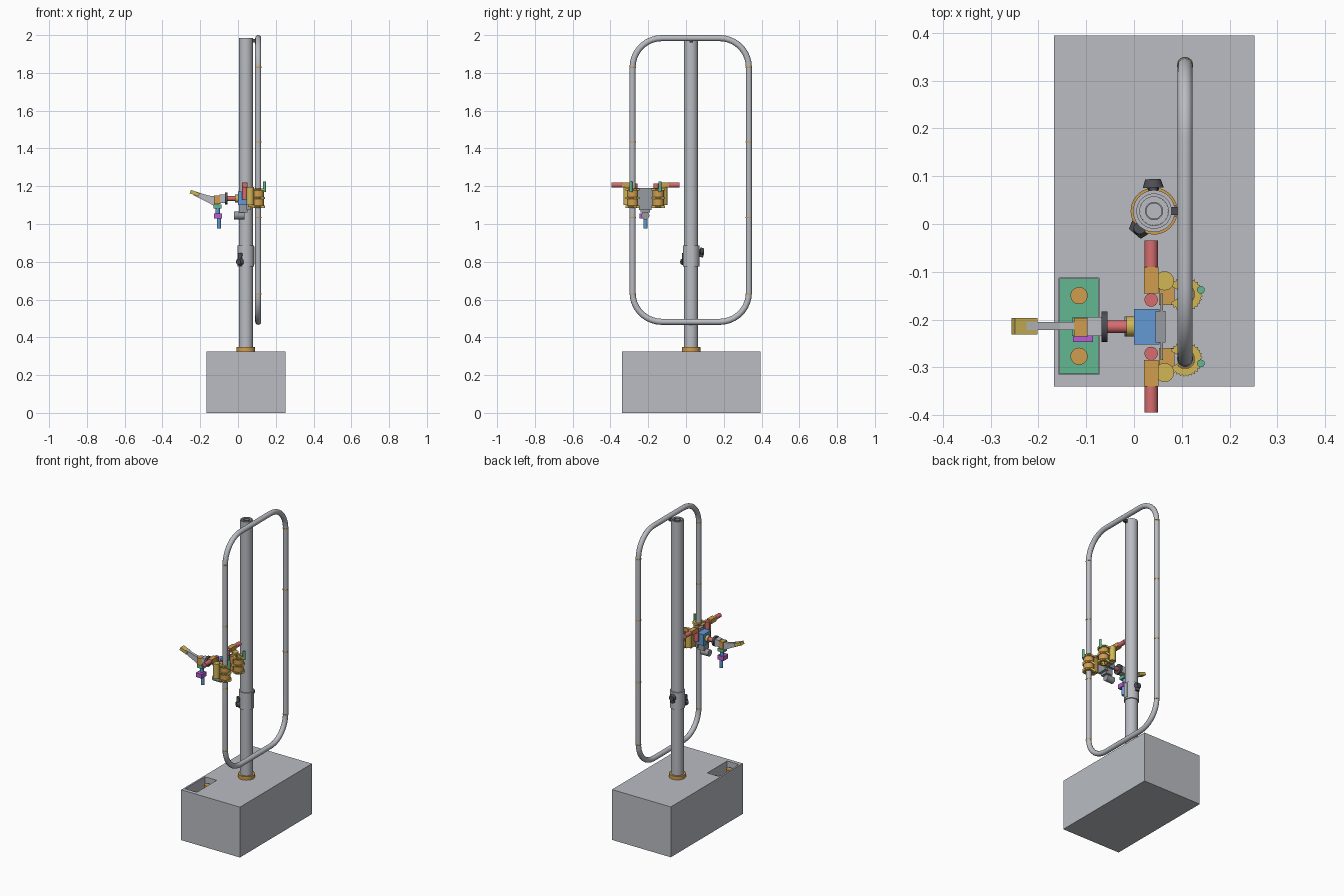
import bpy, bmesh, math
from mathutils import Vector

cube = bpy.data.objects.get("Cube")
if cube:
    bpy.data.objects.remove(cube, do_unlink=True)


def material(name, rgb):
    m = bpy.data.materials.new(name)
    m.use_nodes = True
    colour = [(c / 255) ** 2.2 for c in rgb] + [1]
    m.diffuse_color = colour
    m.node_tree.nodes["Principled BSDF"].inputs["Base Color"].default_value = colour
    return m


GREY = material("light grey", (184, 187, 193))
MID = material("mid grey", (150, 153, 158))
DARK = material("dark grey", (78, 80, 84))
ORANGE = material("orange", (208, 156, 80))
YELLOW = material("yellow", (208, 182, 88))
RED = material("red", (214, 108, 110))
BLUE = material("blue", (98, 152, 210))
GREEN = material("green", (98, 182, 142))
PURPLE = material("purple", (180, 95, 205))


def finish(bm, name, mat, smooth=False):
    bmesh.ops.recalc_face_normals(bm, faces=bm.faces)
    mesh = bpy.data.meshes.new(name)
    bm.to_mesh(mesh)
    bm.free()
    mesh.materials.append(mat)
    ob = bpy.data.objects.new(name, mesh)
    bpy.context.collection.objects.link(ob)
    if smooth:
        bpy.ops.object.select_all(action='DESELECT')
        ob.select_set(True)
        bpy.context.view_layer.objects.active = ob
        bpy.ops.object.shade_smooth_by_angle(angle=math.radians(35))
    return ob


def box(name, mat, xs, ys, zs):
    bm = bmesh.new()
    bmesh.ops.create_cube(bm, size=1)
    for v in bm.verts:
        v.co = [(r[0] + r[1]) / 2 + c * (r[1] - r[0]) for c, r in zip(v.co, (xs, ys, zs))]
    return finish(bm, name, mat)


def rod(name, mat, a, b, r, r2=None, sides=24):
    a, b = Vector(a), Vector(b)
    bm = bmesh.new()
    bmesh.ops.create_cone(bm, cap_ends=True, segments=sides, radius1=r,
                          radius2=r if r2 is None else r2, depth=(b - a).length)
    turn = (b - a).to_track_quat('Z', 'Y').to_matrix()
    for v in bm.verts:
        v.co = turn @ v.co + (a + b) / 2
    return finish(bm, name, mat, True)


def prism(name, mat, points, axis, lo, hi):
    """Outline extruded along y (axis 1) or z (axis 2)."""
    bm = bmesh.new()
    place = (lambda p: (p[0], lo, p[1])) if axis == 1 else (lambda p: (p[0], p[1], lo))
    face = bm.faces.new([bm.verts.new(place(p)) for p in points])
    new = bmesh.ops.extrude_face_region(bm, geom=[face])["geom"]
    step = Vector((0, hi - lo, 0)) if axis == 1 else Vector((0, 0, hi - lo))
    bmesh.ops.translate(bm, vec=step, verts=[e for e in new if isinstance(e, bmesh.types.BMVert)])
    return finish(bm, name, mat)


def lathe(name, mat, profile, x, y, sides=40):
    bm = bmesh.new()
    verts = [bm.verts.new((x + r, y, z)) for r, z in profile]
    edges = [bm.edges.new(p) for p in zip(verts, verts[1:] + verts[:1])]
    bmesh.ops.spin(bm, geom=verts + edges, cent=(x, y, 0), axis=(0, 0, 1),
                   angle=math.tau, steps=sides)
    bmesh.ops.remove_doubles(bm, verts=bm.verts, dist=1e-5)
    return finish(bm, name, mat, True)


# Base with an open pocket
base = box("base", GREY, (-.168, .252), (-.34, .395), (0, .325))
pocket = box("pocket_cutter", GREY, (-.157, -.073), (-.315, -.113), (.24, .4))
pocket.hide_render = True
pocket.hide_set(True)
cut = base.modifiers.new("pocket", 'BOOLEAN')
cut.object = pocket
cut.solver = 'EXACT'
box("pocket_floor", GREEN, (-.156, -.074), (-.314, -.114), (.238, .244))
for i, y in enumerate((-.277, -.15)):
    rod(f"pocket_post_{i}", ORANGE, (-.115, y, .24), (-.115, y, .30), .018)

# Mast, collar, clamp sleeve and knobs
PX, PY = .042, .027
lathe("mast", GREY, [(.037, .325), (.037, 1.985), (.030, 1.985), (.030, .325)], PX, PY)
rod("mast_plug", GREY, (PX, PY, 1.93), (PX, PY, 1.965), .030)
lathe("mast_inner_tube", MID, [(.019, 1.96), (.019, 1.985), (.016, 1.985), (.016, 1.96)], PX, PY)
lathe("mast_collar", ORANGE, [(.037, .325), (.049, .325), (.049, .348), (.037, .348)], PX, PY)
lathe("clamp_sleeve", GREY, [(.036, .775), (.044, .775), (.044, .885), (.036, .885)], PX, PY)
for i, (x, y, z) in enumerate(((.04, .084, .855), (.008, -.013, .80))):
    out = Vector((x - PX, y - PY, 0)).normalized()
    p = Vector((x, y, z))
    rod(f"knob_stem_{i}", DARK, p - out * .03, p, .009)
    rod(f"knob_{i}", DARK, p - out * .008, p + out * .01, .022, .016, 12)
    rod(f"knob_lever_{i}", DARK, p, p + Vector((0, 0, .045 if i else -.03)) - out * .006, .010, .013, 12)
box("mast_bracket", DARK, (.072, .1), (.019, .036), (1.962, 1.98))
box("sleeve_bracket", GREY, (.075, .088), (.015, .04), (.785, .88))

# Rounded guide rail loop swept from a rounded rectangle
RX, RR, BEND = .107, .016, .155
Y0, Y1, Z0, Z1 = -.283, .333, .482, 1.984
path = []
for cy, cz, start in ((Y1 - BEND, Z1 - BEND, 0), (Y0 + BEND, Z1 - BEND, 90),
                      (Y0 + BEND, Z0 + BEND, 180), (Y1 - BEND, Z0 + BEND, 270)):
    for k in range(10):
        a = math.radians(start + 10 * k)
        path.append((RX, cy + BEND * math.cos(a), cz + BEND * math.sin(a)))
curve = bpy.data.curves.new("guide_rail", 'CURVE')
curve.dimensions = '3D'
curve.bevel_depth = RR
curve.bevel_resolution = 4
spline = curve.splines.new('POLY')
spline.points.add(len(path) - 1)
for pt, co in zip(spline.points, path):
    pt.co = (*co, 1)
spline.use_cyclic_u = True
curve.materials.append(GREY)
bpy.context.collection.objects.link(bpy.data.objects.new("guide_rail", curve))
for side, y in (("front", Y0), ("back", Y1)):
    for z in (.63, 1.035, 1.435, 1.83):
        rod(f"rail_joint_{side}_{z}", ORANGE, (RX, y, z - .003), (RX, y, z + .003), RR + .001)

# Paired drive units, mirrored about the carriage centre
CY = -.215
for side, s in (("front", -1), ("back", 1)):
    def Y(d):
        return CY + s * d

    def span(a, b):
        return sorted((Y(a), Y(b)))

    rod(f"{side}_motor", RED, (.036, Y(.125), 1.207), (.036, Y(.18), 1.207), .014)
    box(f"{side}_gearbox", ORANGE, (.021, .051), span(.07, .125), (1.193, 1.221))
    rod(f"{side}_pinion", YELLOW, (.064, Y(.096), 1.10), (.064, Y(.096), 1.195), .020)
    rod(f"{side}_motor_cap", RED, (.036, Y(.056), 1.13), (.036, Y(.056), 1.215), .014)
    box(f"{side}_jaw_block", ORANGE, (.052, .085), span(.045, .09), (1.09, 1.185))
    # C-shaped sleeve open towards the mast, with gear rims
    gy = Y(.068)

    def ring(radius, inner, teeth=0):
        n = 48
        pts = []
        for k in range(n + 1):
            a = math.radians(-150 + 300 * k / n)
            r = radius + (.004 if teeth and k % 2 else 0)
            pts.append((RX + r * math.cos(a), gy + r * math.sin(a)))
        for k in range(n, -1, -3):
            a = math.radians(-150 + 300 * k / n)
            pts.append((RX + inner * math.cos(a), gy + inner * math.sin(a)))
        return pts
    prism(f"{side}_sleeve", ORANGE, ring(.030, .018), 2, 1.09, 1.185)
    for k, z in enumerate((1.085, 1.132, 1.177)):
        prism(f"{side}_gear_rim_{k}", YELLOW, ring(.033, .020, 1), 2, z, z + .012)
    rod(f"{side}_latch_pin", GREEN, (.14, Y(.077), 1.17), (.14, Y(.077), 1.226), .008)

# Carriage body
box("carriage_plate", MID, (.055, .061), (-.285, -.145), (1.09, 1.19))
box("carriage_back", MID, (.045, .066), (-.248, -.182), (1.075, 1.19))
box("carriage_body", BLUE, (0, .053), (-.252, -.178), (1.1, 1.172))
box("carriage_foot", MID, (.005, .05), (-.24, -.19), (1.06, 1.1))
rod("sensor", MID, (-.02, CY, 1.045), (.035, CY, 1.045), .021)

# Arm shoulder
rod("shoulder_collar", YELLOW, (-.016, CY, 1.135), (0, CY, 1.135), .021)
rod("shoulder_motor", RED, (-.055, CY, 1.135), (-.016, CY, 1.135), .013)
rod("shoulder_disc", DARK, (-.068, CY, 1.135), (-.055, CY, 1.135), .032)
box("arm_block", GREY, (-.098, -.068), (-.234, -.195), (1.112, 1.155))
box("elbow_block", ORANGE, (-.126, -.096), (-.236, -.197), (1.105, 1.15))
prism("arm_link", GREY, [(-.235, 1.152), (-.225, 1.172), (-.155, 1.15), (-.09, 1.145),
                         (-.09, 1.11), (-.125, 1.095), (-.16, 1.115)], 1, -.222, -.205)
prism("arm_tip", YELLOW, [(-.256, 1.163), (-.249, 1.181), (-.202, 1.163), (-.209, 1.145)],
      1, -.231, -.197)

# Hanging tool
box("tool_mount", GREEN, (-.13, -.088), (-.234, -.196), (1.083, 1.103))
rod("tool_shaft", BLUE, (-.108, CY, 1.05), (-.108, CY, 1.085), .012)
box("tool_body", PURPLE, (-.128, -.086), (-.247, -.2), (1.028, 1.056))
rod("tool_tip", BLUE, (-.101, CY, .975), (-.101, CY, 1.03), .011)
